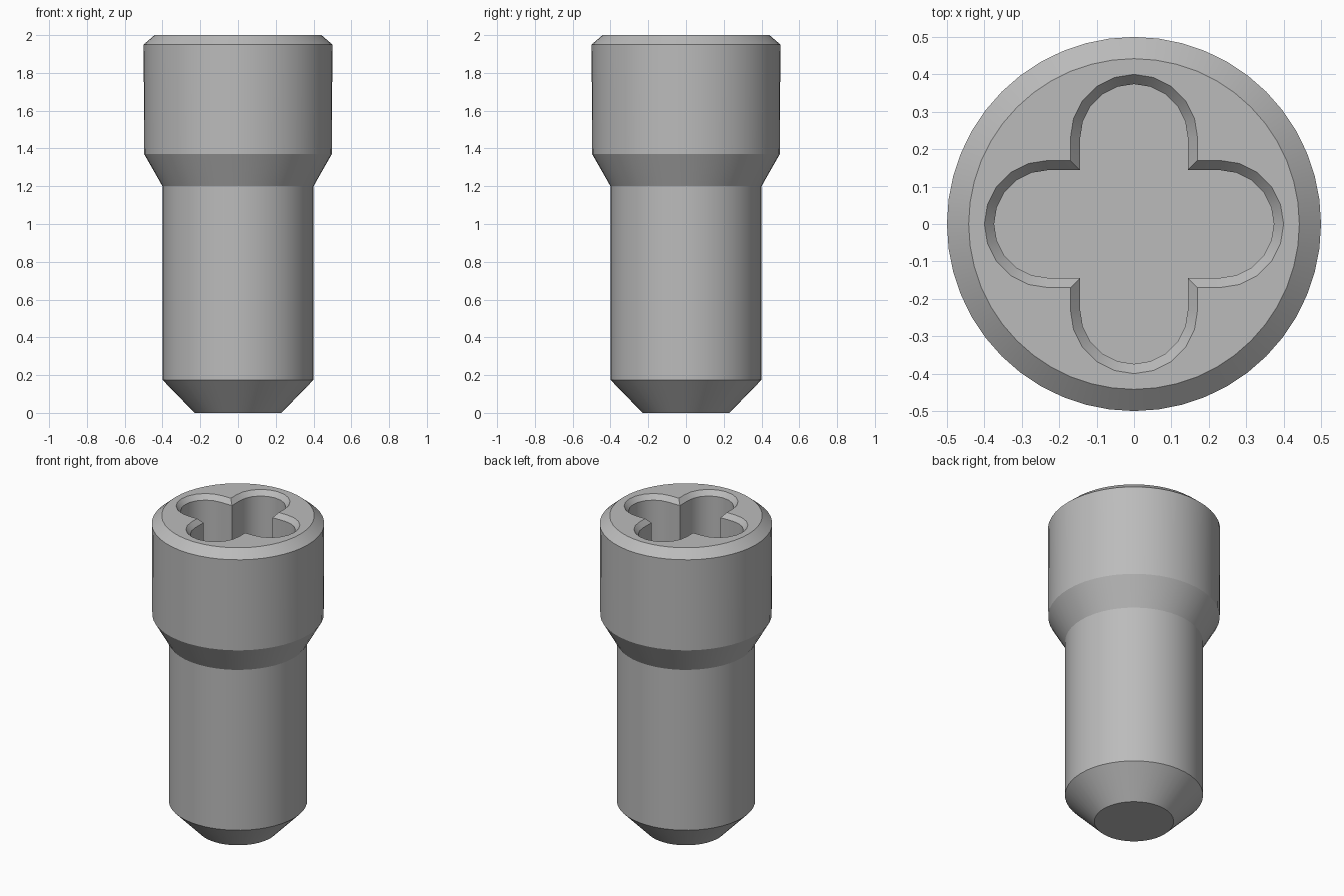
import bpy
import bmesh
from math import cos, sin, pi, radians

cube = bpy.data.objects.get("Cube")
if cube:
    bpy.data.objects.remove(cube)

SIDES = 48
ARC_STEPS = 10

steel = bpy.data.materials.new("plain grey")
steel.use_nodes = True
steel.diffuse_color = (0.5, 0.5, 0.5, 1)
steel.node_tree.nodes["Principled BSDF"].inputs["Base Color"].default_value = (0.5, 0.5, 0.5, 1)


def circle(radius):
    return [(radius * cos(2 * pi * i / SIDES), radius * sin(2 * pi * i / SIDES))
            for i in range(SIDES)]


def clover(half_width, centre=0.23):
    """Four round-ended arms meeting at square inner corners."""
    arm = [(half_width, -half_width)]
    for i in range(ARC_STEPS + 1):
        a = -pi / 2 + pi * i / ARC_STEPS
        arm.append((centre + half_width * cos(a), half_width * sin(a)))
    points = []
    for c, s in ((1, 0), (0, 1), (-1, 0), (0, -1)):
        points += [(x * c - y * s, x * s + y * c) for x, y in arm]
    return points


def ring(bm, points, z):
    return [bm.verts.new((x, y, z)) for x, y in points]


def skin(bm, rings):
    for low, high in zip(rings, rings[1:]):
        for i in range(len(low)):
            j = (i + 1) % len(low)
            bm.faces.new((low[i], low[j], high[j], high[i]))


def loop_edges(bm, verts):
    return [bm.edges.get((v, verts[i - 1])) for i, v in enumerate(verts)]


bm = bmesh.new()

# Pointed tip, shank, flared shoulder and bevelled head
profile = [(0.23, 0), (0.4, 0.175), (0.4, 1.2), (0.497, 1.37), (0.5, 1.95), (0.442, 2)]
body = [ring(bm, circle(r), z) for r, z in profile]
skin(bm, body)
bm.faces.new(body[0])

# Clover-shaped drive socket with a bevelled mouth
socket = [ring(bm, clover(w), z) for w, z in ((0.17, 2), (0.144, 1.97), (0.144, 1.5))]
skin(bm, socket)
bm.faces.new(socket[-1])

# Flat top between the head bevel and the socket mouth
bmesh.ops.triangle_fill(bm, use_beauty=True, normal=(0, 0, 1),
                        edges=loop_edges(bm, body[-1]) + loop_edges(bm, socket[0]))
bmesh.ops.recalc_face_normals(bm, faces=bm.faces)

mesh = bpy.data.meshes.new("bolt")
bm.to_mesh(mesh)
bm.free()
mesh.materials.append(steel)
bolt = bpy.data.objects.new("socket_head_bolt", mesh)
bpy.context.collection.objects.link(bolt)

bpy.ops.object.select_all(action="DESELECT")
bolt.select_set(True)
bpy.context.view_layer.objects.active = bolt
bpy.ops.object.shade_smooth_by_angle(angle=radians(25))
